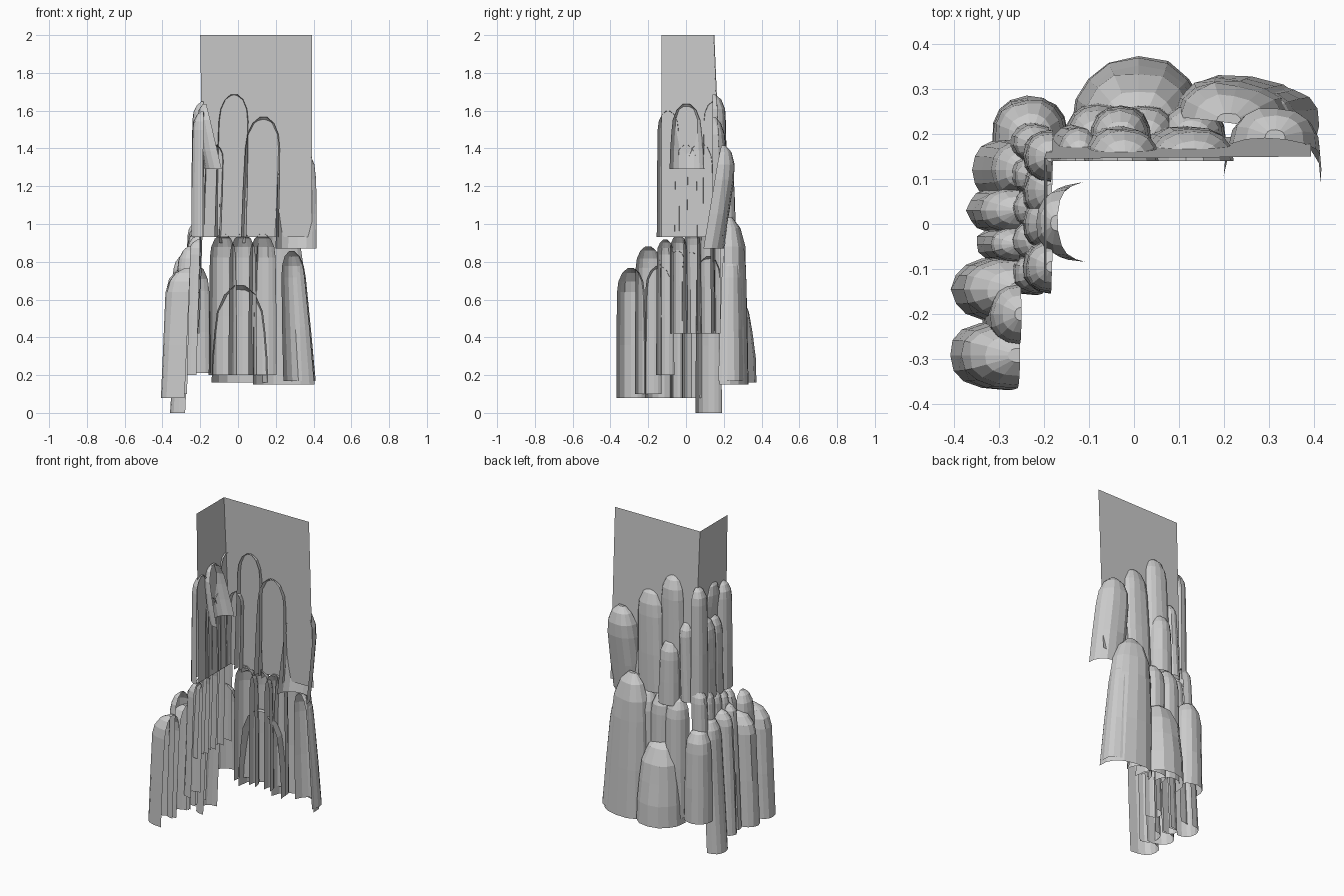
import bpy, bmesh, math, random

if "Cube" in bpy.data.objects:
    bpy.data.objects.remove(bpy.data.objects["Cube"])

random.seed(4)


def mesh_object(name, bm):
    me = bpy.data.meshes.new(name)
    bm.to_mesh(me)
    bm.free()
    ob = bpy.data.objects.new(name, me)
    bpy.context.collection.objects.link(ob)
    return ob


def column(name, x, y, w, d, z0, z1, facing=90, taper=0.92, tilt=0.0, slide=0.0, n=8):
    """Open-backed half shell with a domed top, bulging towards 'facing'.
    tilt / slide move the top outwards / sideways."""
    a = math.radians(facing)
    out, side = (math.cos(a), math.sin(a)), (-math.sin(a), math.cos(a))
    h = z1 - z0
    dome = min(1.7 * w, 0.5 * h)
    zs = z1 - dome
    levels = [(z0, 1.0), ((z0 + zs) / 2, (1 + taper) / 2 + 0.02), (zs, taper)]
    levels += [(zs + dome * math.sin(t), taper * math.cos(t)) for t in (0.45, 0.9, 1.35)]
    bm = bmesh.new()
    rings = []
    for z, s in levels:
        f = (z - z0) / h
        ring = []
        for i in range(n + 1):
            t = math.pi * i / n
            c = math.cos(t)
            u = w * s * math.copysign(abs(c) ** 0.85, c) + slide * f
            v = d * s * math.sin(t) ** 0.85 * random.uniform(0.95, 1.03) + tilt * f
            ring.append(bm.verts.new((x + out[0] * v + side[0] * u,
                                      y + out[1] * v + side[1] * u, z)))
        rings.append(ring)
    for lo, hi in zip(rings, rings[1:]):
        for i in range(n):
            bm.faces.new((lo[i], lo[i + 1], hi[i + 1], hi[i]))
    bm.faces.new(rings[-1])
    return mesh_object(name, bm)


# Corner wall sheet, leaning outwards towards the bottom
bm = bmesh.new()
plan = [(-0.2, -0.13), (-0.2, 0.145), (0.393, 0.15)]
tops = [bm.verts.new((x, y, 2.0)) for x, y in plan]
lows = [bm.verts.new((x + 0.015 * (x < 0), y + 0.045 * (y > 0), 0.93)) for x, y in plan]
for i in range(2):
    bm.faces.new((lows[i], lows[i + 1], tops[i + 1], tops[i]))
mesh_object("corner_wall", bm)

# Lower left row: y, half width, top
for y, w, top in [(-0.292, 0.077, 0.77), (-0.145, 0.073, 0.78),
                  (-0.045, 0.04, 0.86), (0.03, 0.052, 0.85)]:
    column("lower_left_column", -0.283, y, w, 1.7 * w, 0.08, top, 180, 0.95, -0.03)
column("tall_left_column", -0.27, -0.2, 0.07, 0.07, 0.1, 0.885, 180, 0.95, -0.02)
column("foot_column", -0.28, 0.12, 0.07, 0.08, 0, 0.83, 180, 0.9, -0.04)

# Inner left row, rising towards the corner
for i in range(5):
    column("inner_left_column", -0.22, -0.11 + 0.072 * i, 0.048, 0.07,
           0.2 if i == 0 else 0.42, 0.92 + 0.025 * i, 180 - 5 * i, tilt=-0.02)

# Lower back row
column("low_corner_column", -0.23, 0.19, 0.085, 0.095, 0.21, 0.79, 95)
column("low_back_column", 0.01, 0.205, 0.15, 0.165, 0.16, 0.68, 90, 0.9)
column("large_back_column", 0.243, 0.2, 0.165, 0.13, 0.15, 1.04, 82, 0.78, 0.02, 0.035)
column("side_back_column", 0.32, 0.2, 0.085, 0.11, 0.17, 0.86, 70, 0.75, 0, 0.04)
for i in range(3):
    column("middle_back_column", -0.08 + 0.105 * i, 0.18, 0.075, 0.09, 0.2, 0.95)

# Upper back row: x, half width, top
for x, w, top in [(0.115, 0.1, 1.57), (-0.04, 0.085, 1.69), (-0.14, 0.05, 1.42)]:
    column("upper_back_column", x, 0.14, w, 0.08, 0.93, top, slide=-0.02)
column("short_upper_column", -0.03, 0.18, 0.07, 0.085, 0.9, 1.3)
column("leaning_upper_column", 0.307, 0.1, 0.108, 0.1, 0.87, 1.42, 86, 0.95, 0.09)

# Upper left row: y, half width, top
for y, w, top in [(0.15, 0.06, 1.65), (0.075, 0.07, 1.43),
                  (0, 0.06, 1.42), (-0.095, 0.06, 1.6)]:
    column("upper_left_column", -0.182, y, w, 0.065, 0.93, top, 178)
column("hanging_left_column", -0.09, 0.005, 0.092, 0.085, 1.29, 1.64, 182, 0.88, 0.08)
